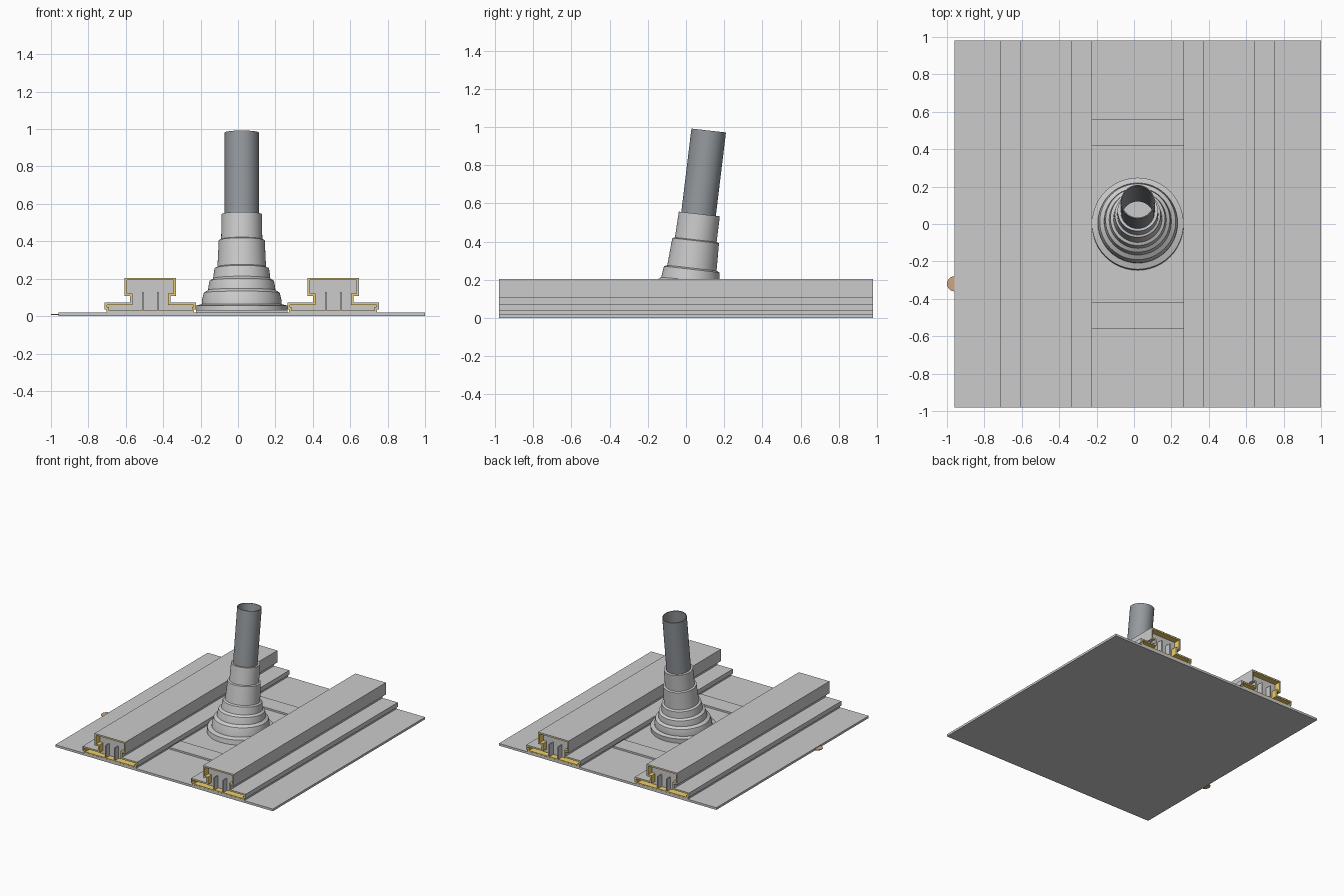
import bpy, bmesh, math
from mathutils import Matrix, Vector

if "Cube" in bpy.data.objects:
    bpy.data.objects.remove(bpy.data.objects["Cube"])

CX = 0.02   # centre line of plate, rails and boot


def material(name, color):
    m = bpy.data.materials.new(name)
    m.diffuse_color = color
    m.use_nodes = True
    m.node_tree.nodes["Principled BSDF"].inputs["Base Color"].default_value = m.diffuse_color
    return m


YELLOW = material("yellow_lining", (0.85, 0.62, 0.15, 1))
DARK = material("dark_pipe", (0.30, 0.32, 0.34, 1))
COPPER = material("copper", (0.62, 0.38, 0.22, 1))


def finish(name, bm, mat=None, smooth=False):
    bmesh.ops.recalc_face_normals(bm, faces=bm.faces)
    me = bpy.data.meshes.new(name)
    bm.to_mesh(me)
    bm.free()
    ob = bpy.data.objects.new(name, me)
    bpy.context.collection.objects.link(ob)
    if mat:
        me.materials.append(mat)
    if smooth:
        bpy.ops.object.select_all(action='DESELECT')
        ob.select_set(True)
        bpy.context.view_layer.objects.active = ob
        bpy.ops.object.shade_smooth_by_angle(angle=math.radians(30))
    return ob


def box(name, x0, x1, y0, y1, z0, z1, mat=None):
    bm = bmesh.new()
    size = Matrix.Diagonal((x1 - x0, y1 - y0, z1 - z0, 1))
    mid = Matrix.Translation(((x0 + x1) / 2, (y0 + y1) / 2, (z0 + z1) / 2))
    bmesh.ops.create_cube(bm, size=1, matrix=mid @ size)
    return finish(name, bm, mat)


def half_profile(d):
    # right half of the hat section, walls moved inward by d
    return [(0.235 - d, 0.018 + d), (0.235 - d, 0.036 + d), (0.245 - d, 0.036 + d),
            (0.245 - d, 0.072 - d), (0.108 - d, 0.072 - d), (0.108 - d, 0.108 + d),
            (0.138 - d, 0.108 + d), (0.138 - d, 0.205 - d)]


def section(d):
    h = half_profile(d)
    return h + [(-x, z) for x, z in reversed(h)]


def extrude_y(name, cx, loops, half, mat=None):
    # one loop gives a solid bar, two loops give a hollow bar
    bm = bmesh.new()
    rings = [[[bm.verts.new((cx + x, y, z)) for x, z in lp] for y in (-half, half)]
             for lp in loops]
    n = len(loops[0])
    for a, b in rings:
        for i in range(n):
            j = (i + 1) % n
            bm.faces.new((a[i], a[j], b[j], b[i]))
    for e in (0, 1):
        if len(loops) == 1:
            bm.faces.new(rings[0][e])
        else:
            for i in range(n):
                j = (i + 1) % n
                bm.faces.new((rings[0][e][i], rings[0][e][j], rings[1][e][j], rings[1][e][i]))
    return finish(name, bm, mat)


def loft(name, profile, tilt_of, mat=None, closed=False, n=48):
    # rings along the leaning axis, each with its own tilt
    bm = bmesh.new()
    rings = []
    for r, z in profile:
        t = tilt_of(z)
        y = -0.005 + 0.137 * z if z < 0.55 else 0.070 + 0.113 * (z - 0.55)
        rot = Matrix.Rotation(-t, 3, 'X')
        rings.append([bm.verts.new(Vector((CX, y, z)) + rot @ Vector(
            (r * math.cos(2 * math.pi * k / n), r * math.sin(2 * math.pi * k / n), 0)))
            for k in range(n)])
    pairs = list(zip(rings, rings[1:]))
    if closed:
        pairs.append((rings[-1], rings[0]))
    for a, b in pairs:
        for k in range(n):
            j = (k + 1) % n
            bm.faces.new((a[k], a[j], b[j], b[k]))
    return finish(name, bm, mat, smooth=True)


# Base plate and cross strips
box("base_plate", -0.96, 1.0, -0.98, 0.98, 0, 0.018)
for side, s in (("front", -1), ("back", 1)):
    y0, y1 = sorted((s * 0.42, s * 0.56))
    box(side + "_cross_strip", CX - 0.245, CX + 0.245, y0, y1, 0.018, 0.032)

# Rails: outer skin, yellow lining, core recessed at the ends, end webs
for side, s in (("left", -1), ("right", 1)):
    cx = CX + s * 0.489
    extrude_y(side + "_rail_skin", cx, [section(0), section(0.005)], 0.98)
    extrude_y(side + "_rail_lining", cx, [section(0.005), section(0.013)], 0.979, YELLOW)
    extrude_y(side + "_rail_core", cx, [section(0.013)], 0.93)
    for k in (-1, 1):
        x = cx + k * 0.04
        for e in (-1, 1):
            y0, y1 = sorted((e * 0.93, e * 0.978))
            box(side + "_rail_web", x - 0.004, x + 0.004, y0, y1, 0.031, 0.13)

# Stepped boot, leaning more towards the top
TILT = math.radians(6.5)
loft("stepped_boot",
     [(0.245, 0.018), (0.245, 0.056), (0.213, 0.064), (0.213, 0.085), (0.203, 0.125),
      (0.180, 0.139), (0.178, 0.16), (0.172, 0.188), (0.153, 0.20), (0.150, 0.225),
      (0.146, 0.255), (0.130, 0.262), (0.123, 0.405), (0.110, 0.41), (0.108, 0.545),
      (0.090, 0.545)],
     lambda z: TILT * min(1, max(0, (z - 0.056) / 0.18)))

# Open pipe
loft("pipe", [(0.091, 0.30), (0.091, 0.982), (0.085, 0.982), (0.085, 0.30)],
     lambda z: TILT, DARK, closed=True)

# Small disc at the plate edge
bm = bmesh.new()
bmesh.ops.create_cone(bm, cap_ends=True, segments=32, radius1=0.04, radius2=0.04, depth=0.006,
                      matrix=Matrix.Translation((-0.96, -0.32, 0.009)))
finish("edge_disc", bm, COPPER, smooth=True)
